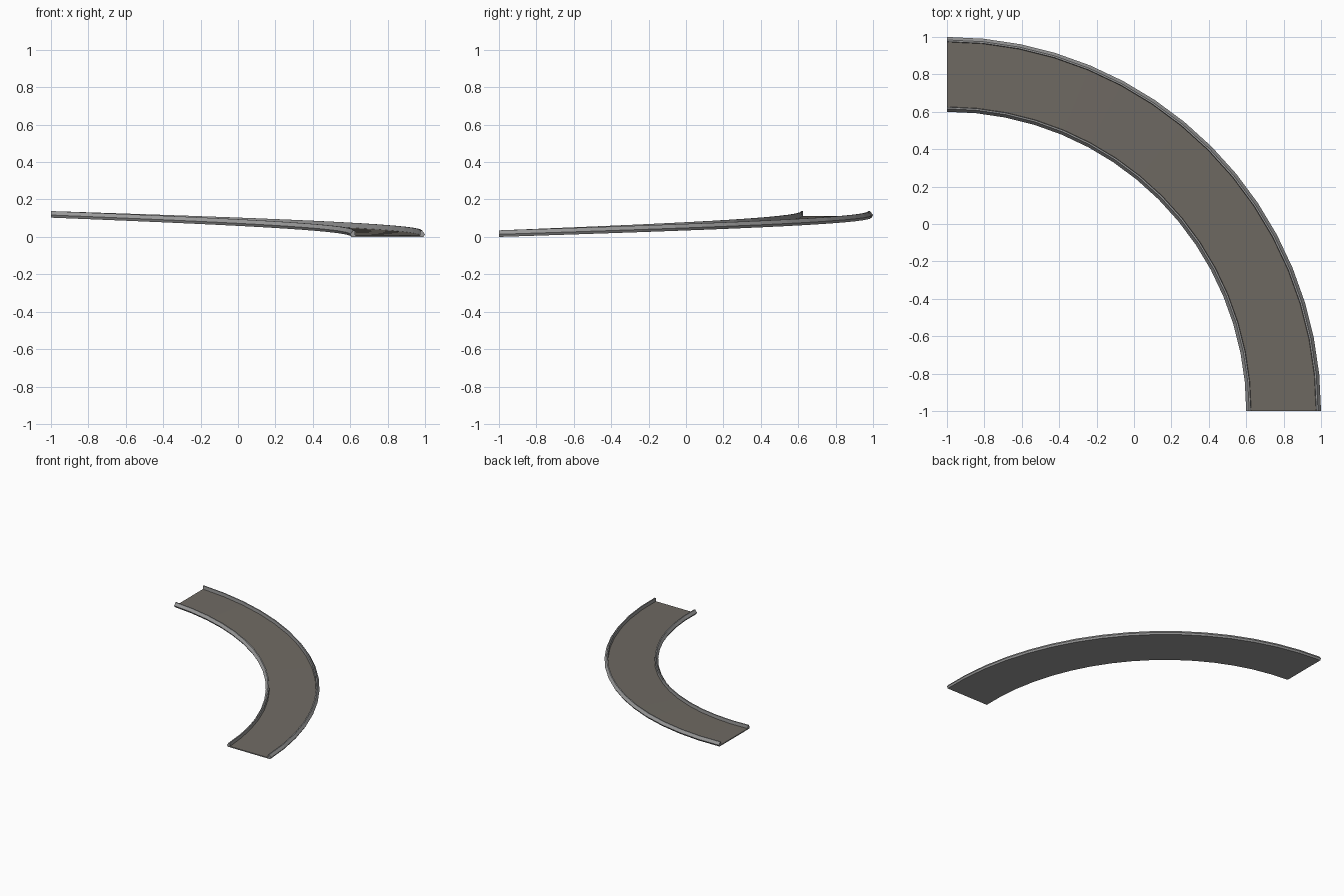
import bpy, bmesh, math

if "Cube" in bpy.data.objects:
    bpy.data.objects.remove(bpy.data.objects["Cube"])

SEGMENTS = 16          # facets around the quarter turn
RISE = 0.103           # climb over the quarter turn


def material(name, rgb):
    m = bpy.data.materials.new(name)
    m.diffuse_color = (*rgb, 1)
    m.use_nodes = True
    m.node_tree.nodes["Principled BSDF"].inputs["Base Color"].default_value = m.diffuse_color
    return m


road_mat = material("brown grey road", (0.16, 0.145, 0.125))
kerb_mat = material("mid grey concrete", (0.32, 0.32, 0.32))

# Cross-section (radius, height): outer kerb, road surface, inner kerb, underside
profile = [(1.992, 0), (2.0, 0.014), (1.984, 0.035), (1.975, 0.035), (1.973, 0.008),
           (1.627, 0.008), (1.625, 0.035), (1.616, 0.035), (1.6, 0.014), (1.608, 0)]
ROAD_EDGE = 4          # profile edge that is the road surface

# Sweep the section along a climbing quarter turn about (-1, -1)
bm = bmesh.new()
rings = []
for i in range(SEGMENTS + 1):
    t = i / SEGMENTS
    a = t * math.pi / 2
    rings.append([bm.verts.new((r * math.cos(a) - 1, r * math.sin(a) - 1, z + RISE * t))
                  for r, z in profile])
n = len(profile)
for lo, hi in zip(rings, rings[1:]):
    for k in range(n):
        j = (k + 1) % n
        f = bm.faces.new((lo[k], hi[k], hi[j], lo[j]))
        f.material_index = 1 if k == ROAD_EDGE else 0

# End caps
bm.faces.new(rings[0])
bm.faces.new(rings[-1][::-1])
bmesh.ops.recalc_face_normals(bm, faces=bm.faces)

mesh = bpy.data.meshes.new("curved_ramp")
bm.to_mesh(mesh)
bm.free()
mesh.materials.append(kerb_mat)
mesh.materials.append(road_mat)
ramp = bpy.data.objects.new("curved_ramp", mesh)
bpy.context.collection.objects.link(ramp)
